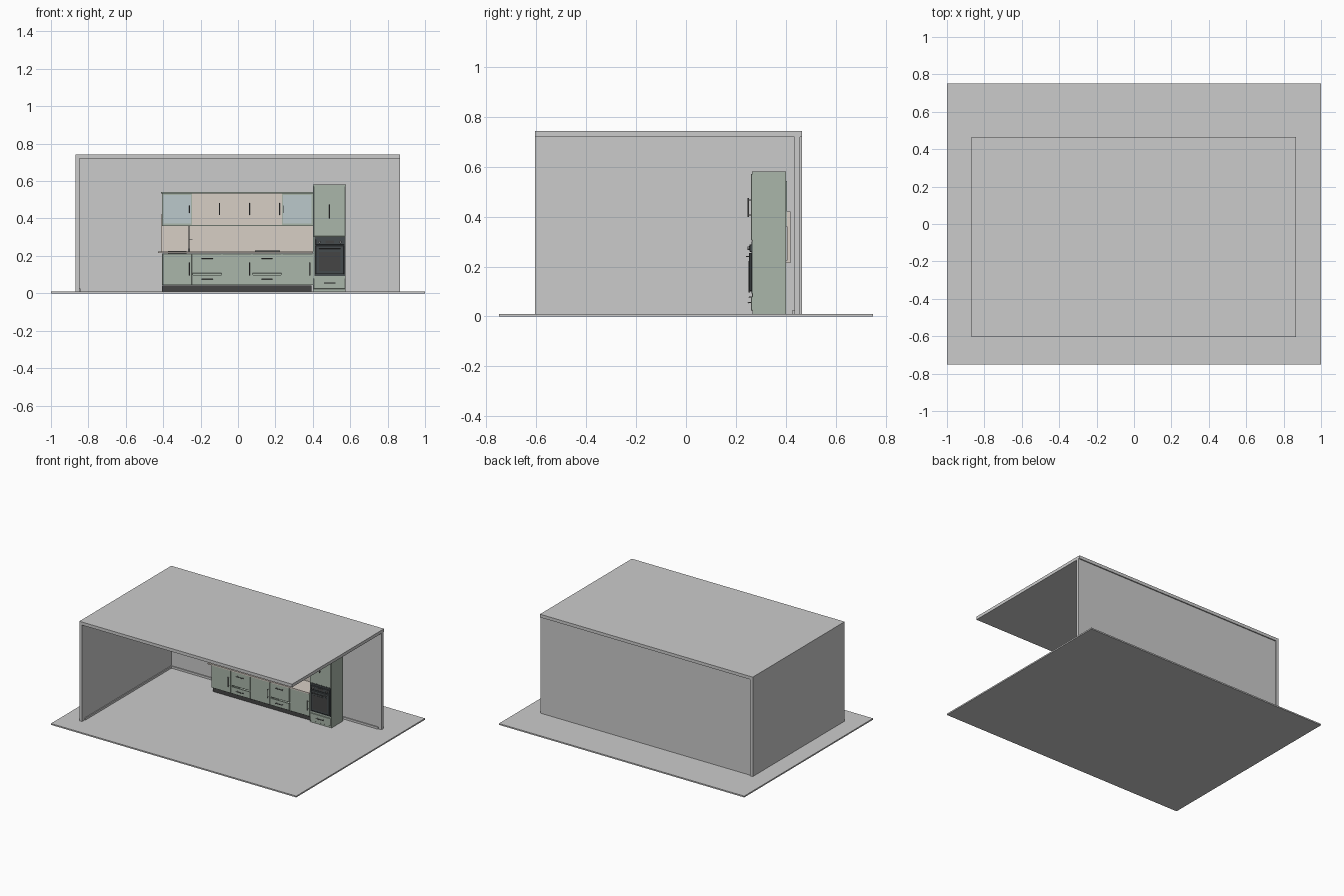
import bpy
import math

if "Cube" in bpy.data.objects:
    bpy.data.objects.remove(bpy.data.objects["Cube"])


def mat(name, rgb):
    m = bpy.data.materials.new(name)
    m.diffuse_color = (*rgb, 1)
    m.use_nodes = True
    m.node_tree.nodes["Principled BSDF"].inputs["Base Color"].default_value = m.diffuse_color
    return m


SAGE = mat("sage", (0.40, 0.47, 0.40))
CREAM = mat("cream", (0.68, 0.62, 0.56))
GLASS = mat("glass", (0.50, 0.58, 0.60))
DARK = mat("dark", (0.06, 0.06, 0.06))
OVEN = mat("oven_grey", (0.06, 0.07, 0.075))
STEEL = mat("steel", (0.20, 0.20, 0.20))


def box(name, x0, x1, y0, y1, z0, z1, m=None, bevel=0):
    bpy.ops.mesh.primitive_cube_add(size=1, location=((x0 + x1) / 2, (y0 + y1) / 2, (z0 + z1) / 2))
    o = bpy.context.object
    o.name = name
    o.scale = (x1 - x0, y1 - y0, z1 - z0)
    bpy.ops.object.transform_apply(location=False, rotation=False, scale=True)
    if m:
        o.data.materials.append(m)
    if bevel:
        b = o.modifiers.new("bevel", 'BEVEL')
        b.width = bevel
        b.segments = 1
    return o


def cyl(name, loc, r, depth, axis='Z', m=STEEL, n=24):
    rot = {'X': (0, math.pi / 2, 0), 'Y': (math.pi / 2, 0, 0), 'Z': (0, 0, 0)}[axis]
    bpy.ops.mesh.primitive_cylinder_add(vertices=n, radius=r, depth=depth, location=loc, rotation=rot)
    o = bpy.context.object
    o.name = name
    o.data.materials.append(m)
    bpy.ops.object.shade_smooth_by_angle()
    return o


def handle(name, x, y, z, length, vertical=True):
    # bar handle with two posts, standing off the front at y
    h, r, d = length / 2, 0.0025, 0.011
    cyl(name + "_bar", (x, y - d, z), r, length, 'Z' if vertical else 'X', n=12)
    for s in (-1, 1):
        px, pz = (x, z + s * h * 0.8) if vertical else (x + s * h * 0.8, z)
        cyl(name + "_post", (px, y - d / 2, pz), 0.002, d, 'Y', n=8)


def carcass(name, x0, x1, y0, y1, z0, z1, m, top=True, t=0.004):
    box(name + "_left", x0, x0 + t, y0, y1, z0, z1, m)
    box(name + "_right", x1 - t, x1, y0, y1, z0, z1, m)
    box(name + "_bottom", x0 + t, x1 - t, y0, y1, z0, z0 + t, m)
    box(name + "_back", x0 + t, x1 - t, y1 - t, y1, z0 + t, z1, m)
    if top:
        box(name + "_top", x0 + t, x1 - t, y0, y1 - t, z1 - t, z1, m)


# room shell
box("floor", -1, 1, -0.75, 0.75, 0, 0.01)
box("left_wall", -0.87, -0.848, -0.605, 0.465, 0.01, 0.72)
box("back_wall", -0.848, 0.865, 0.435, 0.457, 0.01, 0.72)
box("ceiling", -0.87, 0.865, -0.605, 0.465, 0.72, 0.743)
box("left_skirting", -0.848, -0.842, -0.572, 0.435, 0.01, 0.025)
box("back_skirting", -0.842, 0.84, 0.428, 0.435, 0.01, 0.025)

EDGES = [-0.405, -0.245, -0.085, 0.075, 0.235, 0.40]
YF = 0.272
G = 0.002

# base cabinets
box("plinth", -0.405, 0.392, 0.285, 0.39, 0.01, 0.043, DARK)
for i, (a, b) in enumerate(zip(EDGES, EDGES[1:])):
    carcass(f"base_cabinet_{i}", a, b, YF, 0.40, 0.045, 0.214, SAGE, top=False)
    if i % 2:
        for z0, z1, zh in ((0.047, 0.099, 0.077), (0.107, 0.212, 0.187)):
            box(f"drawer_front_{i}", a + G, b - G, YF - 0.007, YF, z0, z1, SAGE, 0.001)
            handle(f"drawer_handle_{i}", (a + b) / 2, YF - 0.007, zh, 0.06, False)
    else:
        box(f"base_door_{i}", a + G, b - G, YF - 0.007, YF, 0.047, 0.212, SAGE, 0.001)
        handle(f"base_door_handle_{i}", b - 0.014, YF - 0.007, 0.13, 0.07)

# worktop with sink opening
top = box("worktop", -0.428, 0.40, 0.258, 0.42, 0.215, 0.224, CREAM)
cutter = box("sink_cutter", -0.375, -0.275, 0.285, 0.365, 0.20, 0.24)
cutter.hide_render = True
cutter.hide_viewport = True
mod = top.modifiers.new("opening", 'BOOLEAN')
mod.object = cutter
mod.operation = 'DIFFERENCE'
mod.solver = 'EXACT'

# sink bowl
sx0, sx1, sy0, sy1 = -0.375, -0.275, 0.285, 0.365
box("sink_bottom", sx0, sx1, sy0, sy1, 0.178, 0.181, STEEL)
box("sink_left", sx0, sx0 + 0.003, sy0, sy1, 0.181, 0.2255, STEEL)
box("sink_right", sx1 - 0.003, sx1, sy0, sy1, 0.181, 0.2255, STEEL)
box("sink_front", sx0, sx1, sy0, sy0 + 0.003, 0.181, 0.2255, STEEL)
box("sink_back", sx0, sx1, sy1 - 0.003, sy1, 0.181, 0.2255, STEEL)

# gooseneck tap
c = bpy.data.curves.new("tap_spout", 'CURVE')
c.dimensions = '3D'
c.bevel_depth = 0.003
c.bevel_resolution = 2
c.use_fill_caps = True
pts = [(0.375, 0.224), (0.375, 0.335)]
pts += [(0.352 + 0.023 * math.cos(k * math.pi / 8), 0.335 + 0.023 * math.sin(k * math.pi / 8)) for k in range(1, 9)]
pts.append((0.329, 0.305))
sp = c.splines.new('POLY')
sp.points.add(len(pts) - 1)
for p, (y, z) in zip(sp.points, pts):
    p.co = (-0.262, y, z, 1)
c.materials.append(STEEL)
bpy.context.collection.objects.link(bpy.data.objects.new("tap_spout", c))
cyl("tap_base", (-0.262, 0.375, 0.232), 0.006, 0.016)
cyl("tap_lever", (-0.252, 0.375, 0.286), 0.002, 0.02, 'X', n=12)

# hob
box("hob", 0.09, 0.225, 0.285, 0.385, 0.224, 0.228, OVEN)
for x in (0.125, 0.19):
    for y in (0.31, 0.36):
        cyl("hob_ring", (x, y, 0.2283), 0.017, 0.001, m=DARK)

# splashback
box("splashback", -0.413, 0.405, 0.405, 0.42, 0.22, 0.42, CREAM)

# wall cabinets: glazed at both ends, solid between
YU = 0.305
for i, (a, b) in enumerate(zip(EDGES, EDGES[1:])):
    glazed = i in (0, 4)
    m = SAGE if glazed else CREAM
    carcass(f"wall_cabinet_{i}", a, b, YU, 0.404, 0.365, 0.534, m)
    y0, y1, z0, z1 = YU - 0.007, YU, 0.367, 0.532
    if glazed:
        w = 0.006
        box(f"glass_frame_{i}_l", a + G, a + w, y0, y1, z0, z1, m)
        box(f"glass_frame_{i}_r", b - w, b - G, y0, y1, z0, z1, m)
        box(f"glass_frame_{i}_b", a + w, b - w, y0, y1, z0, z0 + w, m)
        box(f"glass_frame_{i}_t", a + w, b - w, y0, y1, z1 - w, z1, m)
        box(f"glass_pane_{i}", a + w, b - w, y0 + 0.002, y1 - 0.002, z0 + w, z1 - w, GLASS)
        box(f"shelf_{i}", a + 0.004, b - 0.004, YU + 0.005, 0.40, 0.446, 0.449, m)
    else:
        box(f"wall_door_{i}", a + G, b - G, y0, y1, z0, z1, m, 0.001)
    hx = a + 0.007 if i == 4 else b - 0.014
    handle(f"wall_handle_{i}", hx, y0, 0.45, 0.04 if glazed else 0.065)
box("wall_cornice", -0.412, 0.40, 0.294, 0.405, 0.534, 0.542, SAGE)
box("wall_light_rail", -0.407, 0.40, 0.298, 0.405, 0.360, 0.365, SAGE)

# tall oven cabinet
TX0, TX1, YT = 0.402, 0.576, 0.267
box("tall_cabinet", TX0, TX1, YT, 0.40, 0.01, 0.574, SAGE)
box("tall_cornice", TX0 - 0.002, TX1 + 0.002, YT - 0.003, 0.40, 0.574, 0.582, SAGE)
box("tall_door", TX0 + G, TX1 - G, YT - 0.006, YT, 0.305, 0.571, SAGE, 0.001)
handle("tall_door_handle", 0.49, YT - 0.006, 0.437, 0.075)
box("tall_drawer", TX0 + G, TX1 - G, YT - 0.006, YT, 0.024, 0.079, SAGE, 0.001)
handle("tall_drawer_handle", 0.49, YT - 0.006, 0.055, 0.06, False)

# oven
box("oven_body", 0.408, 0.572, YT - 0.004, YT, 0.092, 0.300, OVEN)
box("oven_door", 0.415, 0.567, YT - 0.014, YT - 0.004, 0.102, 0.255, OVEN, 0.002)
box("oven_window", 0.433, 0.549, YT - 0.0155, YT - 0.014, 0.118, 0.222, DARK)
box("oven_panel", 0.415, 0.567, YT - 0.012, YT - 0.004, 0.259, 0.288, OVEN, 0.001)
box("oven_display", 0.468, 0.514, YT - 0.0135, YT - 0.012, 0.266, 0.282, DARK)
for x in (0.435, 0.547):
    cyl("oven_knob", (x, YT - 0.016, 0.274), 0.007, 0.010, 'Y')
handle("oven_handle", 0.491, YT - 0.013, 0.240, 0.115, False)
